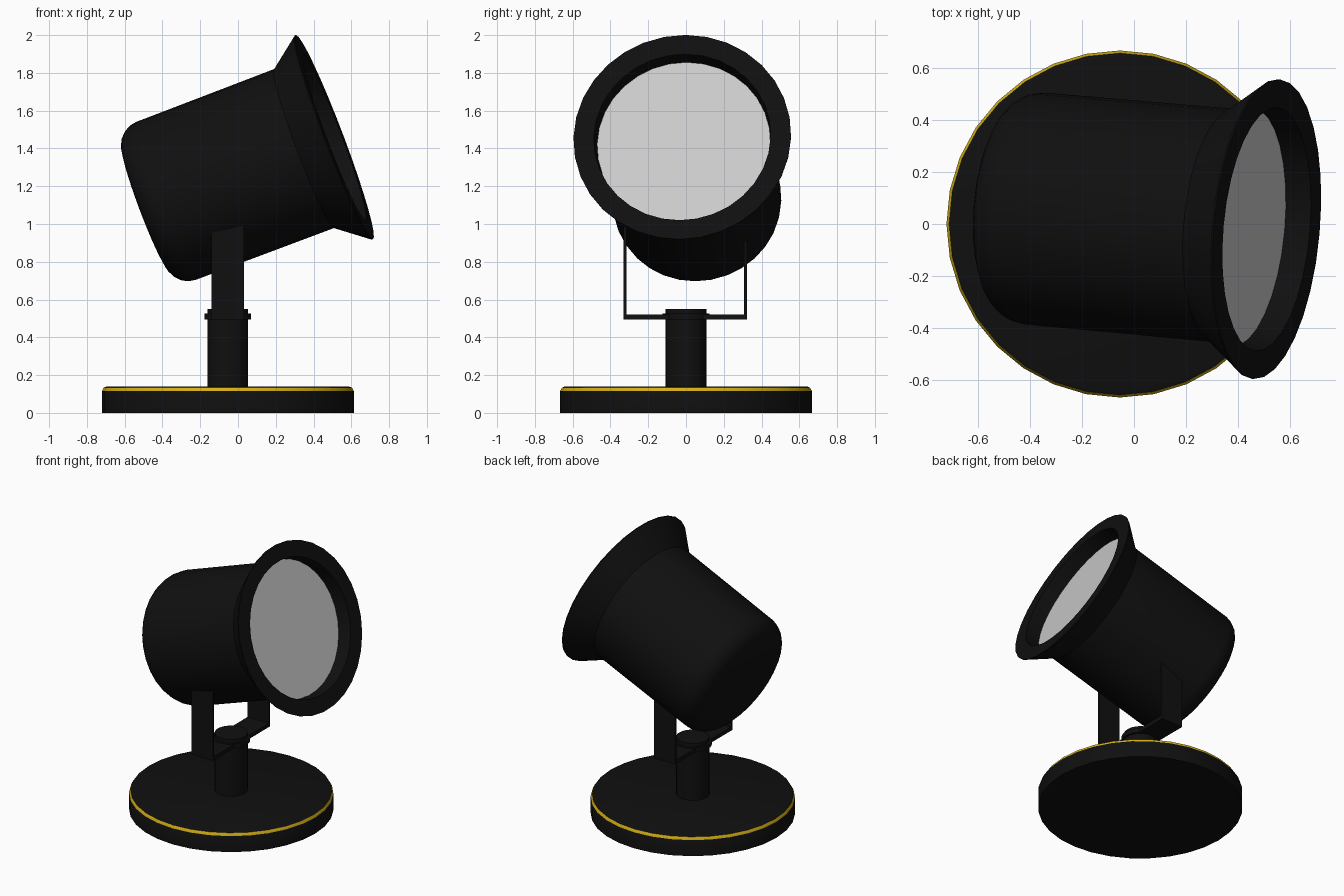
import bpy, bmesh, math
from mathutils import Vector, Matrix

if "Cube" in bpy.data.objects:
    bpy.data.objects.remove(bpy.data.objects["Cube"])

SIDES = 32
AXIS_X = -0.054


def material(name, rgb):
    m = bpy.data.materials.new(name)
    m.diffuse_color = (*rgb, 1)
    m.use_nodes = True
    m.node_tree.nodes["Principled BSDF"].inputs["Base Color"].default_value = m.diffuse_color
    return m


black = material("matte black", (0.005, 0.005, 0.005))
gold = material("yellow trim", (0.68, 0.44, 0.008))


def add_object(name, bm, mat, matrix):
    bmesh.ops.recalc_face_normals(bm, faces=bm.faces)
    mesh = bpy.data.meshes.new(name)
    bm.to_mesh(mesh)
    bm.free()
    ob = bpy.data.objects.new(name, mesh)
    ob.matrix_world = matrix
    bpy.context.collection.objects.link(ob)
    if mat:
        mesh.materials.append(mat)
    bpy.ops.object.select_all(action='DESELECT')
    bpy.context.view_layer.objects.active = ob
    ob.select_set(True)
    bpy.ops.object.shade_smooth_by_angle(angle=math.radians(30))
    return ob


def lathe(name, profile, mat, matrix):
    """Revolve (radius, height) points about Z, capping both ends."""
    bm = bmesh.new()
    rings = [[bm.verts.new((r * math.cos(a), r * math.sin(a), h))
              for a in (2 * math.pi * i / SIDES for i in range(SIDES))]
             for r, h in profile]
    for lo, hi in zip(rings, rings[1:]):
        for i in range(SIDES):
            j = (i + 1) % SIDES
            bm.faces.new((lo[i], lo[j], hi[j], hi[i]))
    bm.faces.new(rings[0][::-1])
    bm.faces.new(rings[-1])
    return add_object(name, bm, mat, matrix)


def box(name, lo, hi, mat):
    lo, hi = Vector(lo), Vector(hi)
    bm = bmesh.new()
    bmesh.ops.create_cube(bm, size=1)
    bmesh.ops.scale(bm, vec=hi - lo, verts=bm.verts)
    return add_object(name, bm, mat, Matrix.Translation((lo + hi) / 2))


stand = Matrix.Translation((AXIS_X, 0, 0))

# Round base with a yellow band on its top bevel
base = lathe("base", [(0.667, 0), (0.667, 0.115), (0.657, 0.134), (0.64, 0.14)],
             black, stand)
base.data.materials.append(gold)
for f in base.data.polygons:
    if 0.117 < f.center.z < 0.132:
        f.material_index = 1

# Post and collar
lathe("post", [(0.108, 0.13), (0.108, 0.55)], black, stand)
lathe("post_collar", [(0.124, 0.495), (0.124, 0.525)], black, stand)

# U-shaped bracket holding the lamp
x0, x1 = AXIS_X - 0.085, AXIS_X + 0.085
box("bracket_bar", (x0, -0.33, 0.495), (x1, 0.322, 0.522), black)
for side, y in (("front", -0.33), ("back", 0.307)):
    box(f"bracket_arm_{side}", (x0, y, 0.5), (x1, y + 0.015, 1.12), black)

# Tilted lamp: local Z points out of the lens, origin at the rim centre
aim = Vector((0.932, -0.083, 0.353)).normalized()
lamp = Matrix.Translation((0.51, -0.02, 1.46)) @ aim.to_track_quat('Z', 'Y').to_matrix().to_4x4()

# Housing: rounded back, straight barrel, flared rim, recessed mouth
fillet = [(0.325 + 0.122 * math.sin(t), -0.955 - 0.122 * math.cos(t))
          for t in (math.pi / 2 * i / 5 for i in range(6))]
lathe("lamp_housing", fillet + [(0.45, -0.172), (0.578, -0.006), (0.578, 0),
                                (0.47, 0), (0.462, -0.115)], black, lamp)

# Lens disc set back in the mouth
lathe("lens", [(0.461, -0.112), (0.461, -0.1)], None, lamp)
